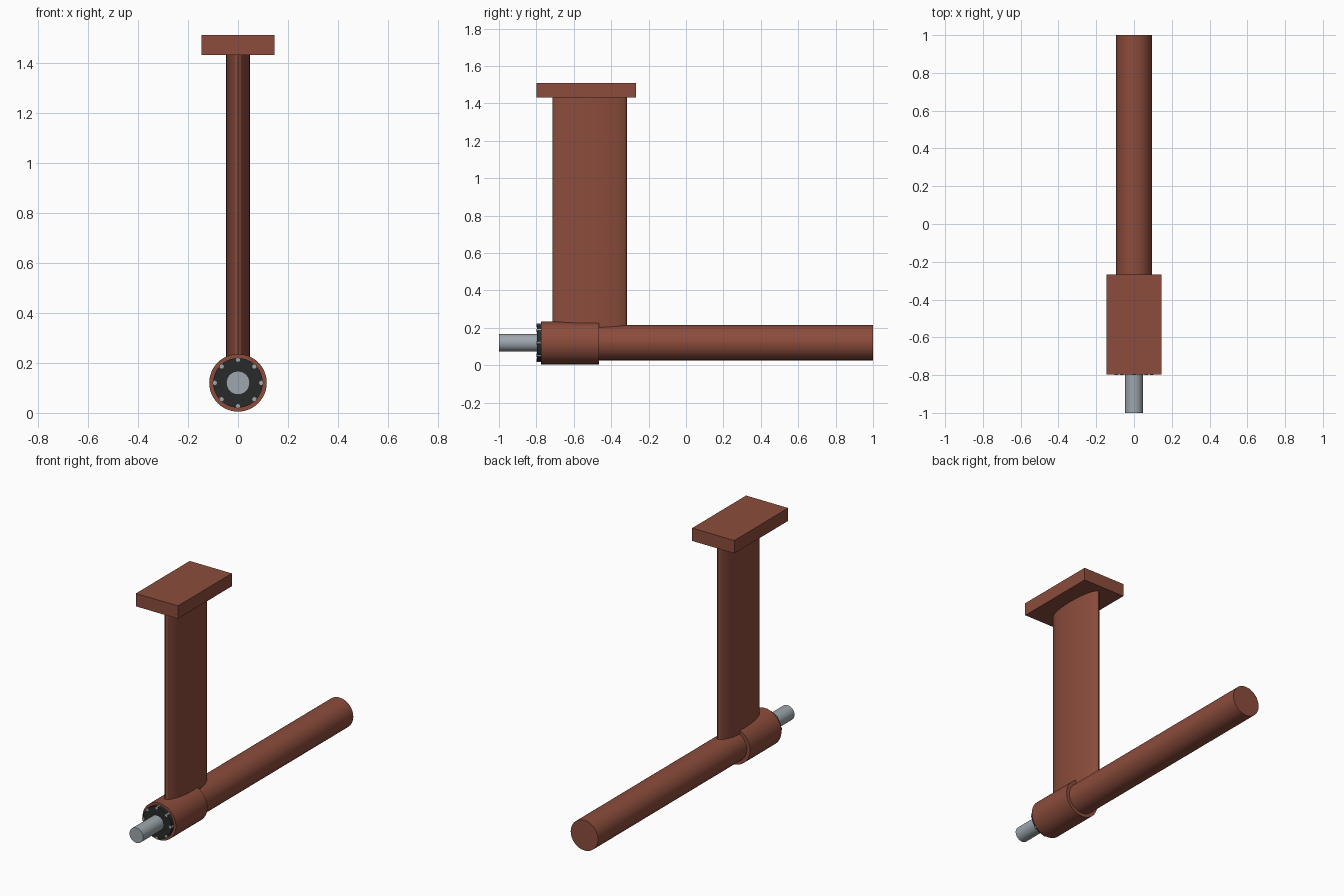
import bpy, math

if "Cube" in bpy.data.objects:
    bpy.data.objects.remove(bpy.data.objects["Cube"])

AXIS_Z = 0.12  # height of the shaft line


def material(name, rgb):
    m = bpy.data.materials.new(name)
    m.diffuse_color = (*rgb, 1.0)
    m.use_nodes = True
    m.node_tree.nodes["Principled BSDF"].inputs["Base Color"].default_value = m.diffuse_color
    return m


RED = material("red_brown_paint", (0.26, 0.073, 0.045))
STEEL = material("grey_steel", (0.34, 0.39, 0.42))
BLACK = material("black_rubber", (0.022, 0.024, 0.024))


def finish(name, mat):
    ob = bpy.context.object
    ob.name = name
    ob.data.materials.append(mat)
    bpy.ops.object.transform_apply(location=False, rotation=True, scale=True)
    bpy.ops.object.shade_smooth_by_angle(angle=math.radians(30))
    return ob


def tube(name, mat, radius, y0, y1, x=0.0, z=AXIS_Z, sides=48):
    """Closed cylinder lying along y."""
    bpy.ops.mesh.primitive_cylinder_add(
        vertices=sides, radius=radius, depth=y1 - y0,
        location=(x, (y0 + y1) / 2, z), rotation=(math.pi / 2, 0, 0))
    return finish(name, mat)


# Horizontal run: long stern tube, bearing housing, seal flange, shaft
tube("stern_tube", RED, 0.094, -0.50, 1.0)
tube("bearing_housing", RED, 0.115, -0.775, -0.465)
tube("seal_flange", BLACK, 0.099, -0.797, -0.77)
tube("propeller_shaft", STEEL, 0.047, -1.0, -0.70)

# Ring of bolts at the flange rim
for i in range(8):
    a = i * math.pi / 4
    tube(f"flange_bolt_{i + 1}", STEEL, 0.009, -0.80, -0.772,
         x=0.093 * math.cos(a), z=AXIS_Z + 0.093 * math.sin(a), sides=12)

# Vertical strut with an elliptical section
bpy.ops.mesh.primitive_cylinder_add(vertices=24, radius=1, depth=1.32,
                                    location=(0, -0.515, 0.79))
bpy.context.object.scale = (0.047, 0.199, 1)
finish("strut", RED)

# Mounting plate on top
bpy.ops.mesh.primitive_cube_add(size=1, location=(0, -0.533, 1.47))
bpy.context.object.scale = (0.29, 0.53, 0.08)
finish("mounting_plate", RED)
